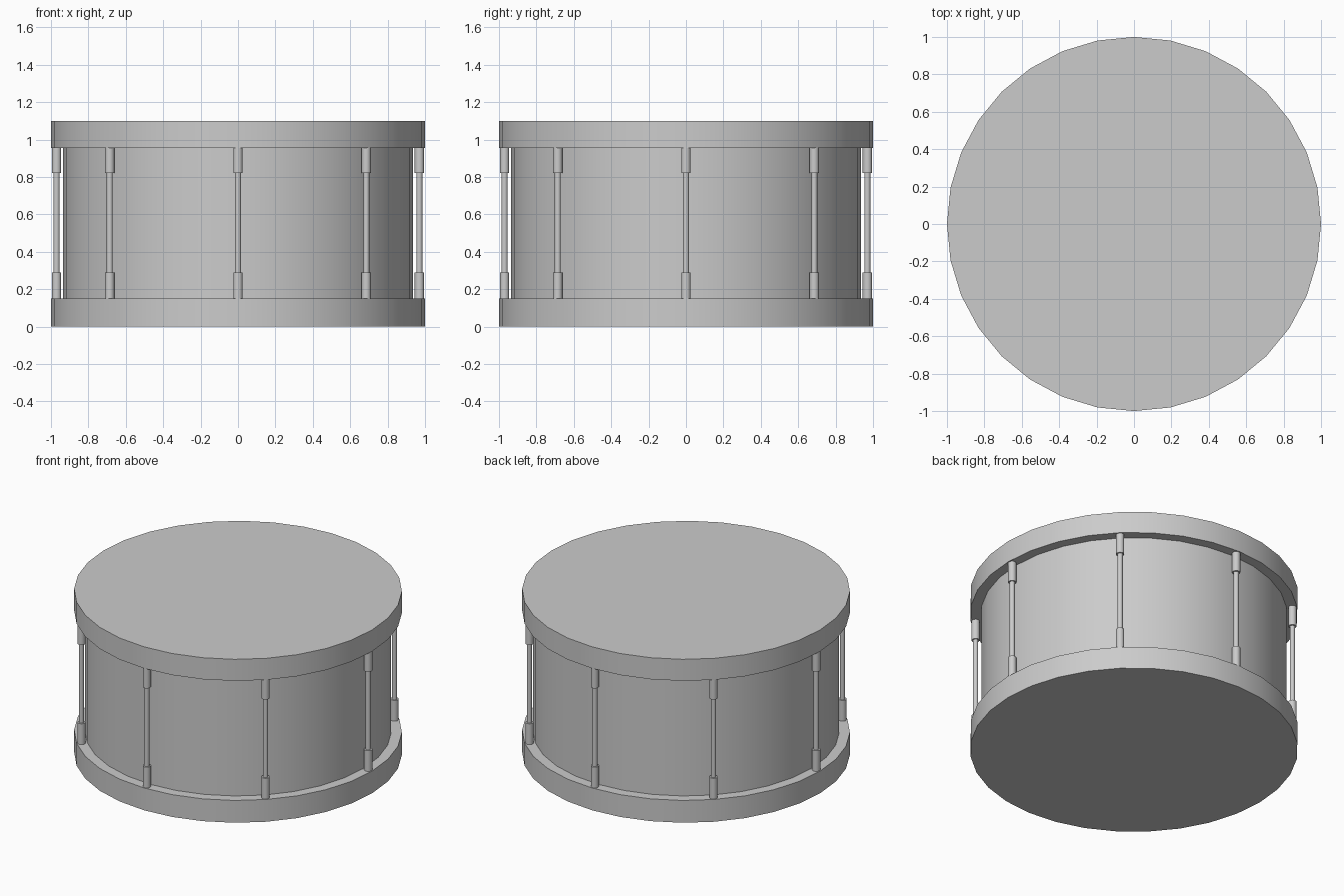
import bpy
from math import cos, sin, pi

if "Cube" in bpy.data.objects:
    bpy.data.objects.remove(bpy.data.objects["Cube"])


def cylinder(name, radius, z0, z1, sides=32, x=0.0, y=0.0):
    bpy.ops.mesh.primitive_cylinder_add(vertices=sides, radius=radius, depth=z1 - z0,
                                        location=(x, y, (z0 + z1) / 2))
    ob = bpy.context.object
    ob.name = name
    bpy.ops.object.shade_smooth_by_angle()
    return ob


# drum body with a wide hoop and head at each end
cylinder("shell", 0.935, 0.12, 0.98)
cylinder("bottom_hoop", 1.0, 0.0, 0.15)
cylinder("top_hoop", 1.0, 0.955, 1.1)

# eight tension rods with a thicker lug at each end
for i in range(8):
    a = i * pi / 4
    x, y = 0.97 * cos(a), 0.97 * sin(a)
    cylinder(f"tension_rod_{i}", 0.016, 0.27, 0.84, 16, x, y)
    cylinder(f"lower_lug_{i}", 0.025, 0.145, 0.29, 16, x, y)
    cylinder(f"upper_lug_{i}", 0.025, 0.82, 0.96, 16, x, y)
